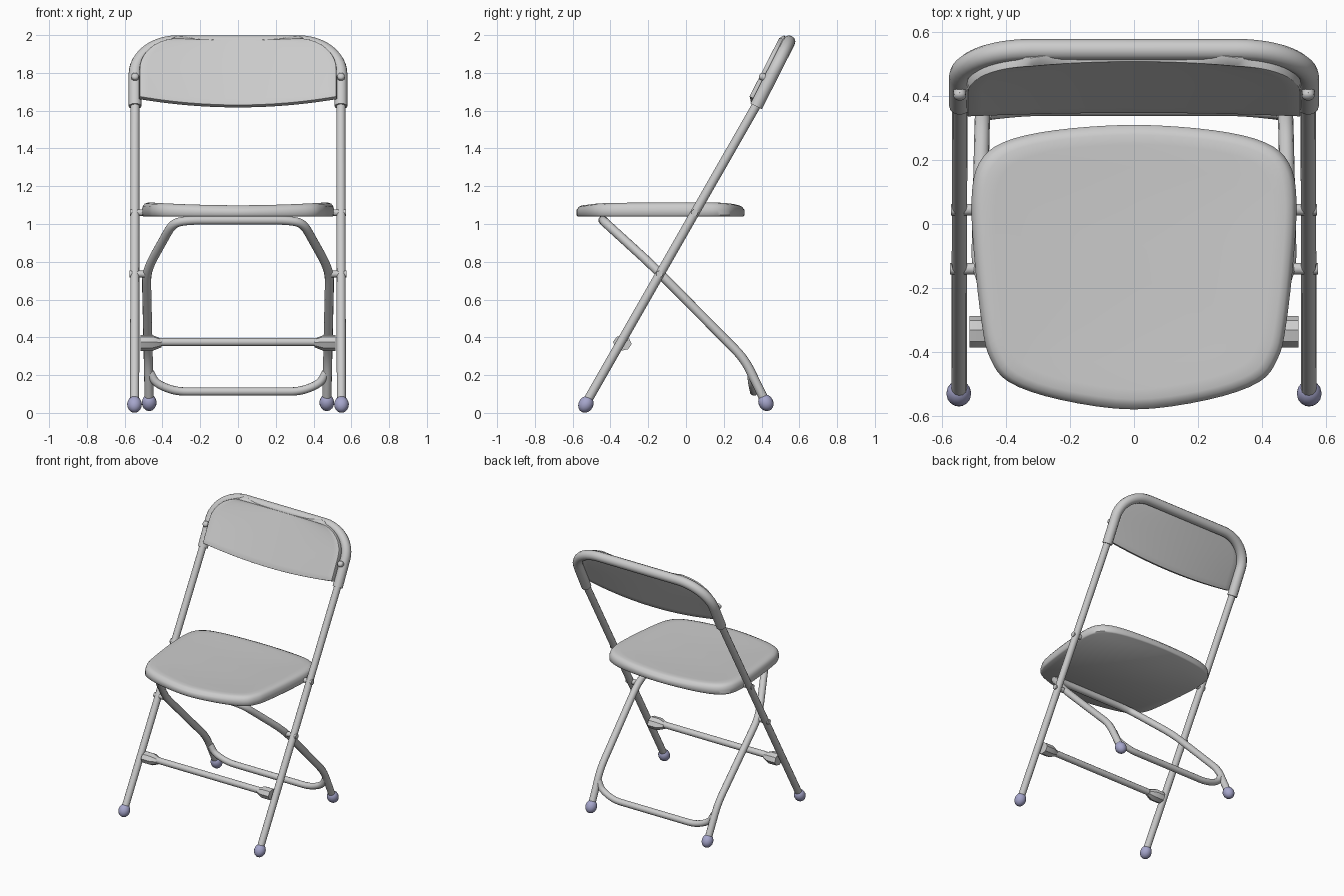
import bpy, bmesh, math
from mathutils import Vector, Matrix

if "Cube" in bpy.data.objects:
    bpy.data.objects.remove(bpy.data.objects["Cube"], do_unlink=True)


def material(name, rgb):
    m = bpy.data.materials.new(name)
    m.use_nodes = True
    m.diffuse_color = (*rgb, 1)
    m.node_tree.nodes["Principled BSDF"].inputs["Base Color"].default_value = (*rgb, 1)
    return m


GREY = material("light grey", (0.6, 0.6, 0.6))
BLUE = material("blue grey caps", (0.38, 0.38, 0.6))


def finish(ob, mat, angle=40):
    ob.data.materials.clear()
    ob.data.materials.append(mat)
    bpy.ops.object.select_all(action='DESELECT')
    ob.select_set(True)
    bpy.context.view_layer.objects.active = ob
    bpy.ops.object.shade_smooth_by_angle(angle=math.radians(angle))
    return ob


def from_bmesh(name, bm, mat=GREY, angle=40):
    bmesh.ops.recalc_face_normals(bm, faces=bm.faces)
    me = bpy.data.meshes.new(name)
    bm.to_mesh(me)
    bm.free()
    ob = bpy.data.objects.new(name, me)
    bpy.context.collection.objects.link(ob)
    return finish(ob, mat, angle)


def rounded(points, radius, steps=6):
    """Replace every inner corner of a path by a curved bend."""
    pts = [Vector(p) for p in points]
    out = [pts[0]]
    for a, b, c in zip(pts, pts[1:], pts[2:]):
        p = b + (a - b).normalized() * min(radius, (a - b).length * 0.45)
        q = b + (c - b).normalized() * min(radius, (c - b).length * 0.45)
        for i in range(steps + 1):
            t = i / steps
            out.append(p * (1 - t) ** 2 + b * 2 * t * (1 - t) + q * t * t)
    return out + [pts[-1]]


def mirrored(half):
    """Path from the left end to the middle, continued to the right."""
    return list(half) + [(-p[0], p[1], p[2]) for p in reversed(half)]


def tube(name, path, radius, mat=GREY):
    cu = bpy.data.curves.new(name, 'CURVE')
    cu.dimensions = '3D'
    cu.bevel_depth = radius
    cu.bevel_resolution = 4
    cu.use_fill_caps = True
    sp = cu.splines.new('POLY')
    sp.points.add(len(path) - 1)
    for pt, co in zip(sp.points, path):
        pt.co = (*co, 1)
    ob = bpy.data.objects.new(name, cu)
    bpy.context.collection.objects.link(ob)
    bpy.ops.object.select_all(action='DESELECT')
    ob.select_set(True)
    bpy.context.view_layer.objects.active = ob
    bpy.ops.object.convert(target='MESH')
    return finish(bpy.context.object, mat)


def loft(name, rings, angle=40):
    """Skin closed rings of equal length and cap both ends."""
    bm = bmesh.new()
    vs = [[bm.verts.new(p) for p in r] for r in rings]
    n = len(vs[0])
    for a, b in zip(vs, vs[1:]):
        for i in range(n):
            bm.faces.new((a[i], a[(i + 1) % n], b[(i + 1) % n], b[i]))
    bm.faces.new(vs[0])
    bm.faces.new(vs[-1])
    return from_bmesh(name, bm, GREY, angle)


def ball(name, center, tilt, size):
    bm = bmesh.new()
    bmesh.ops.create_uvsphere(bm, u_segments=16, v_segments=10, radius=1)
    mat = Matrix.Translation(center) @ Matrix.Rotation(tilt, 4, 'X') @ Matrix.Diagonal((*size, 1))
    bm.transform(mat)
    return bm


# Leaning plane of the backrest: s runs up it, off comes forward
UP, OUT = Vector((0, 0.453, 0.892)), Vector((0, -0.892, 0.453))


def on_back(x, s, off=0.0):
    return Vector((x, 0.385, 1.65)) + UP * s + OUT * off


# Back frame: arched rim around the backrest
arch = [on_back(0.545, -0.03)]
for i in range(13):
    a = math.pi / 2 * i / 12
    arch.append(on_back(0.32 + 0.225 * math.cos(a), 0.163 + 0.19 * math.sin(a)))
tube("backrest_rim", mirrored(arch), 0.034)

# Backrest panel: curved sheet with rounded upper corners
bm = bmesh.new()
ROWS, COLS, TOP = 16, 24, 0.345
grid = []
for i in range(ROWS + 1):
    s = TOP * math.sin(math.pi / 2 * i / ROWS)
    k = max(0.0, (s - 0.165) / (TOP - 0.165))
    width = 0.32 + 0.2 * math.sqrt(max(0.0, 1 - k * k))
    row = []
    for j in range(COLS + 1):
        t = 2 * j / COLS - 1
        mid = 1 - t * t
        drop = 0.035 * mid * (1 - s / TOP)
        dip = 0.03 * mid * (1 - 0.4 * s / TOP)
        row.append(bm.verts.new(on_back(t * width, s - drop, 0.055 - dip)))
    grid.append(row)
for a, b in zip(grid, grid[1:]):
    for j in range(COLS):
        bm.faces.new((a[j], a[j + 1], b[j + 1], b[j]))
panel = from_bmesh("backrest_panel", bm)
# make the faces look forward so the thickness goes to the rear
if panel.data.polygons[0].normal.y > 0:
    panel.data.flip_normals()
solid = panel.modifiers.new("thickness", 'SOLIDIFY')
solid.thickness = 0.032
solid.offset = -1
bev = panel.modifiers.new("soft_edge", 'BEVEL')
bev.width = 0.008
bev.segments = 2
bev.limit_method = 'ANGLE'
bev.angle_limit = math.radians(50)

# Seat: half outline smoothed and mirrored, then stacked into a shallow dish
half = [(0, 0.31), (0.25, 0.293), (0.41, 0.255), (0.485, 0.19), (0.508, 0.08), (0.5, -0.1),
        (0.475, -0.32), (0.45, -0.42), (0.39, -0.495), (0.23, -0.55), (0, -0.58)]
ctrl = [Vector(p) for p in half + [(-x, y) for x, y in half[-2:0:-1]]]
outline = []
for i in range(len(ctrl)):
    p0, p1, p2, p3 = (ctrl[(i + d) % len(ctrl)] for d in (-1, 0, 1, 2))
    for t in (0, 0.25, 0.5, 0.75):
        outline.append(0.5 * (2 * p1 + (p2 - p0) * t + (2 * p0 - 5 * p1 + 4 * p2 - p3) * t * t
                              + (3 * p1 - p0 - 3 * p2 + p3) * t ** 3))
rings = []
for scale, z in ((0.985, 1.04), (1, 1.047), (1, 1.075), (0.99, 1.095), (0.97, 1.108),
                 (0.93, 1.115), (0.86, 1.115), (0.7, 1.113), (0.45, 1.11), (0.15, 1.11)):
    ring = []
    for p in outline:
        x, y = p.x * scale, -0.13 + (p.y + 0.13) * scale
        sag = 0.016 * max(0, 1 - (x / 0.48) ** 2) if z > 1.08 else 0
        ring.append((x, y, z - sag))
    rings.append(ring)
loft("seat", rings, 50)

# Rear leg frame: one bent tube passing under the seat
rear = [(0.47, 0.42, 0.06), (0.475, 0.31, 0.285), (0.485, -0.13, 0.73),
        (0.46, -0.2, 0.8), (0.345, -0.425, 1.005), (0.26, -0.44, 1.02)]
tube("rear_leg_frame", rounded(mirrored(rear), 0.07), 0.024)

# Rear stretcher with ends bent upward to the legs
stretcher = [(0.465, 0.345, 0.215), (0.435, 0.35, 0.155), (0.33, 0.36, 0.113)]
tube("rear_stretcher", rounded(mirrored(stretcher), 0.06), 0.022)

# Front stretcher
tube("front_stretcher", [(-0.46, -0.34, 0.375), (0.46, -0.34, 0.375)], 0.022)

LEAN = math.atan(0.5725)
for side, label in ((1, "left"), (-1, "right")):
    # Long leg running up into the backrest rim
    tube("front_leg_" + label,
         [(side * 0.547, -0.53, 0.05), (side * 0.545, 0.385, 1.65), on_back(side * 0.545, 0.1)], 0.024)
    # Flared bracket joining stretcher and leg
    rings = []
    for x, r in ((0.405, 0.02), (0.45, 0.036), (0.515, 0.036)):
        rings.append([(side * x,
                       -0.337 + r * 1.38 * math.cos(math.pi * (k + 0.5) / 4 - LEAN) * (1 if k % 4 in (0, 3) else 0.9),
                       0.37 + r * 1.15 * math.sin(math.pi * (k + 0.5) / 4 - LEAN)) for k in range(8)])
    loft("stretcher_bracket_" + label, rings, 30)
    # Pivot pins between the frames and at the seat
    tube("leg_pivot_" + label, [(side * 0.47, -0.14, 0.735), (side * 0.575, -0.14, 0.735)], 0.018)
    tube("seat_pivot_" + label, [(side * 0.47, 0.045, 1.06), (side * 0.572, 0.045, 1.06)], 0.018)
    # Rivet on the front of the backrest rim
    tube("rivet_" + label, [on_back(side * 0.545, 0.125), on_back(side * 0.545, 0.125, 0.045)], 0.02)
    from_bmesh("rivet_head_" + label,
               ball("rivet", on_back(side * 0.545, 0.125, 0.045), -LEAN, (0.02, 0.014, 0.02)))
    # Foot caps
    from_bmesh("front_foot_" + label,
               ball("foot", (side * 0.548, -0.53, 0.045), -LEAN, (0.039, 0.039, 0.046)), BLUE)
    from_bmesh("rear_foot_" + label,
               ball("foot", (side * 0.47, 0.423, 0.054), LEAN, (0.039, 0.039, 0.046)), BLUE)
